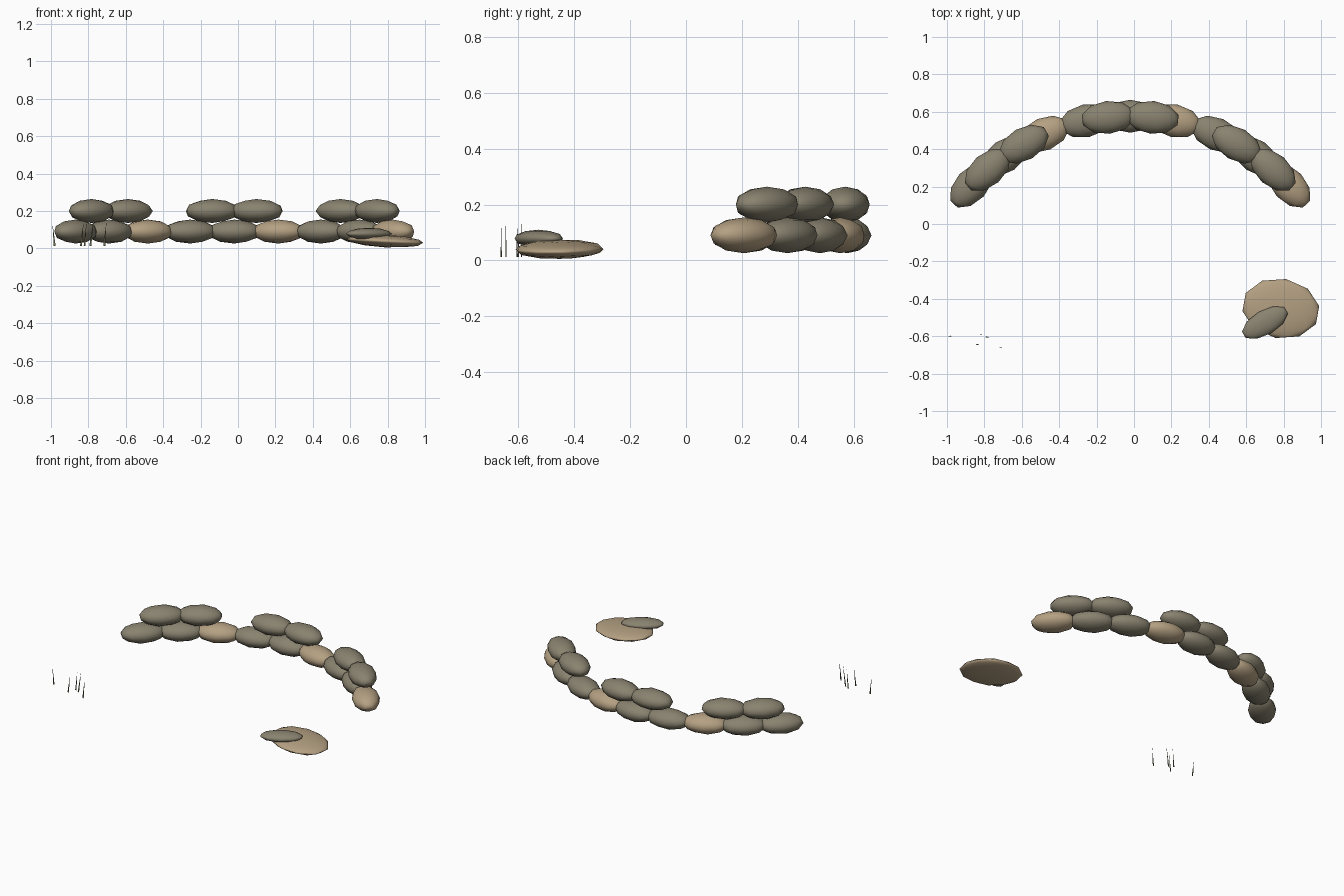
import bpy, math

cube = bpy.data.objects.get("Cube")
if cube:
    bpy.data.objects.remove(cube)


def material(name, rgb):
    m = bpy.data.materials.new(name)
    m.use_nodes = True
    m.diffuse_color = (*rgb, 1)
    m.node_tree.nodes["Principled BSDF"].inputs["Base Color"].default_value = (*rgb, 1)
    return m


olive = material("olive_canvas", (0.25, 0.225, 0.16))
tan = material("tan_canvas", (0.46, 0.355, 0.225))
grass = material("dry_grass", (0.15, 0.15, 0.09))


def bag(name, loc, half, rot, mat):
    """Low-poly stuffed bag: a stretched icosphere."""
    bpy.ops.mesh.primitive_ico_sphere_add(subdivisions=2, radius=1, location=loc, rotation=rot)
    ob = bpy.context.object
    ob.name = name
    ob.scale = half
    ob.data.materials.append(mat)
    bpy.ops.object.shade_smooth()
    return ob


# Curved wall of sandbags
CX, CY, R, STEP = -0.02, -0.584, 1.16, math.radians(11.75)


def wall_bag(name, slot, z, mat):
    a = slot * STEP
    loc = (CX + R * math.sin(a), CY + R * math.cos(a), z)
    bag(name, loc, (0.145, 0.088, 0.064), (0, 0, -a), mat)


for i in range(9):
    wall_bag(f"lower_sandbag_{i + 1}", i - 4, 0.09, tan if i % 3 == 2 else olive)
for i in range(8):
    if i % 3 != 2:
        wall_bag(f"upper_sandbag_{i + 1}", i - 3.5, 0.2, olive)

# Slumped empty sack with a folded flap on it
bag("slumped_sack", (0.785, -0.452, 0.04), (0.21, 0.16, 0.034),
    (0, math.radians(3), math.radians(-10)), tan)
bag("sack_flap", (0.7, -0.527, 0.078), (0.137, 0.066, 0.032), (0, 0, math.radians(30)), olive)

# Sparse grass blades: base x, base y, height, lean in x
blades = [(-0.98, -0.6, 0.12, -0.012), (-0.84, -0.645, 0.13, 0.015),
          (-0.82, -0.59, 0.13, 0.01), (-0.79, -0.605, 0.15, 0.02),
          (-0.715, -0.662, 0.135, 0.012)]
for n, (x, y, h, lean) in enumerate(blades):
    bpy.ops.mesh.primitive_cone_add(vertices=3, radius1=0.006, radius2=0, depth=h,
                                    location=(x + lean / 2, y, 0.012 + h / 2),
                                    rotation=(0, math.atan2(lean, h), 0))
    ob = bpy.context.object
    ob.name = f"grass_blade_{n + 1}"
    ob.scale.y = 0.5
    ob.data.materials.append(grass)
